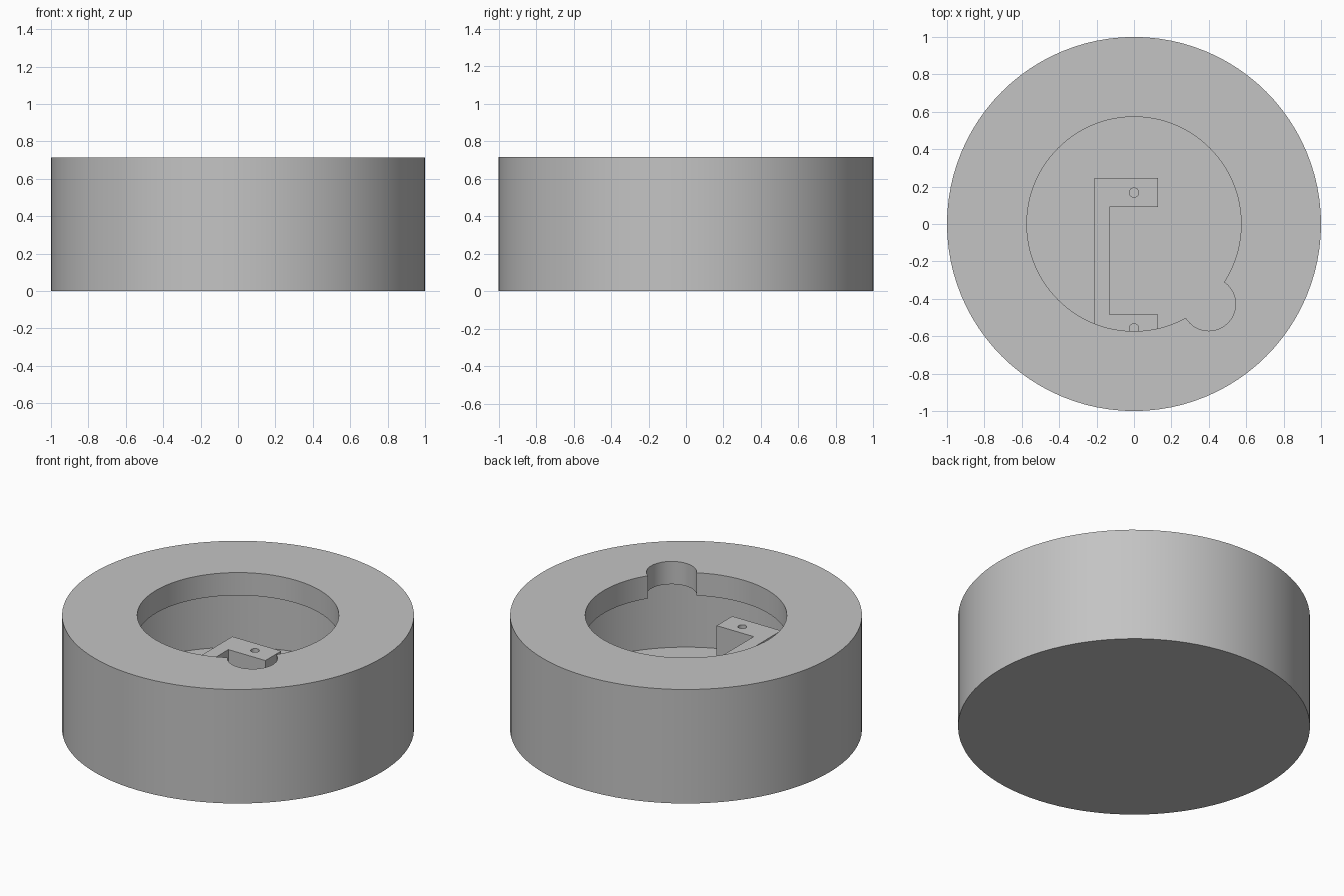
import bpy, bmesh, math

cube = bpy.data.objects.get("Cube")
if cube:
    bpy.data.objects.remove(cube, do_unlink=True)

HEIGHT = 0.715
FLOOR = 0.115        # top of the housing floor
LIP = 0.572          # underside of the top lip
BRACKET_TOP = 0.43

grey = bpy.data.materials.new("plain_grey")
grey.use_nodes = True
colour = (0.55, 0.55, 0.55, 1)
grey.diffuse_color = colour
grey.node_tree.nodes["Principled BSDF"].inputs["Base Color"].default_value = colour


def prism(name, outline, z0, z1):
    """Extrude a counter-clockwise outline from z0 up to z1."""
    bm = bmesh.new()
    base = bm.faces.new([bm.verts.new((x, y, z0)) for x, y in outline])
    top = bmesh.ops.extrude_face_region(bm, geom=[base], use_keep_orig=True)
    verts = [v for v in top["geom"] if isinstance(v, bmesh.types.BMVert)]
    bmesh.ops.translate(bm, verts=verts, vec=(0, 0, z1 - z0))
    bmesh.ops.recalc_face_normals(bm, faces=bm.faces)
    mesh = bpy.data.meshes.new(name)
    bm.to_mesh(mesh)
    bm.free()
    mesh.materials.append(grey)
    obj = bpy.data.objects.new(name, mesh)
    bpy.context.collection.objects.link(obj)
    return obj


def circle(x, y, radius, sides):
    steps = [2 * math.pi * i / sides for i in range(sides)]
    return [(x + radius * math.cos(a), y + radius * math.sin(a)) for a in steps]


def cut(target, cutter):
    """Subtract the cutter from the target and remove the cutter."""
    cutter.hide_render = True
    mod = target.modifiers.new("cut", 'BOOLEAN')
    mod.operation = 'DIFFERENCE'
    mod.solver = 'EXACT'
    mod.object = cutter
    bpy.ops.object.select_all(action='DESELECT')
    bpy.context.view_layer.objects.active = target
    target.select_set(True)
    bpy.ops.object.modifier_apply(modifier=mod.name)
    bpy.data.objects.remove(cutter, do_unlink=True)


# Round housing: wide chamber under a lip with a round mouth and a side notch
housing = prism("housing", circle(0, 0, 1, 96), 0, HEIGHT)
cut(housing, prism("chamber_cutter", circle(0, 0, 0.857, 96), FLOOR, LIP))
cut(housing, prism("mouth_cutter", circle(0, 0, 0.573, 96), 0.4, 0.9))
cut(housing, prism("notch_cutter", circle(0.4, -0.428, 0.143, 48), 0.4, 0.9))

# C-shaped mounting bracket standing on the floor
left, right, spine = -0.212, 0.127, -0.13
outline = [(left, -0.64), (right, -0.64), (right, -0.485), (spine, -0.485),
           (spine, 0.09), (right, 0.09), (right, 0.247), (left, 0.247)]
bracket = prism("mounting_bracket", outline, FLOOR - 0.01, BRACKET_TOP)

# Screw holes in both arms
for y in (0.168, -0.558):
    cut(bracket, prism("screw_hole_cutter", circle(0, y, 0.025, 24), FLOOR + 0.02, 0.6))

for obj in (housing, bracket):
    bpy.ops.object.select_all(action='DESELECT')
    bpy.context.view_layer.objects.active = obj
    obj.select_set(True)
    bpy.ops.object.shade_smooth_by_angle(angle=math.radians(30))
